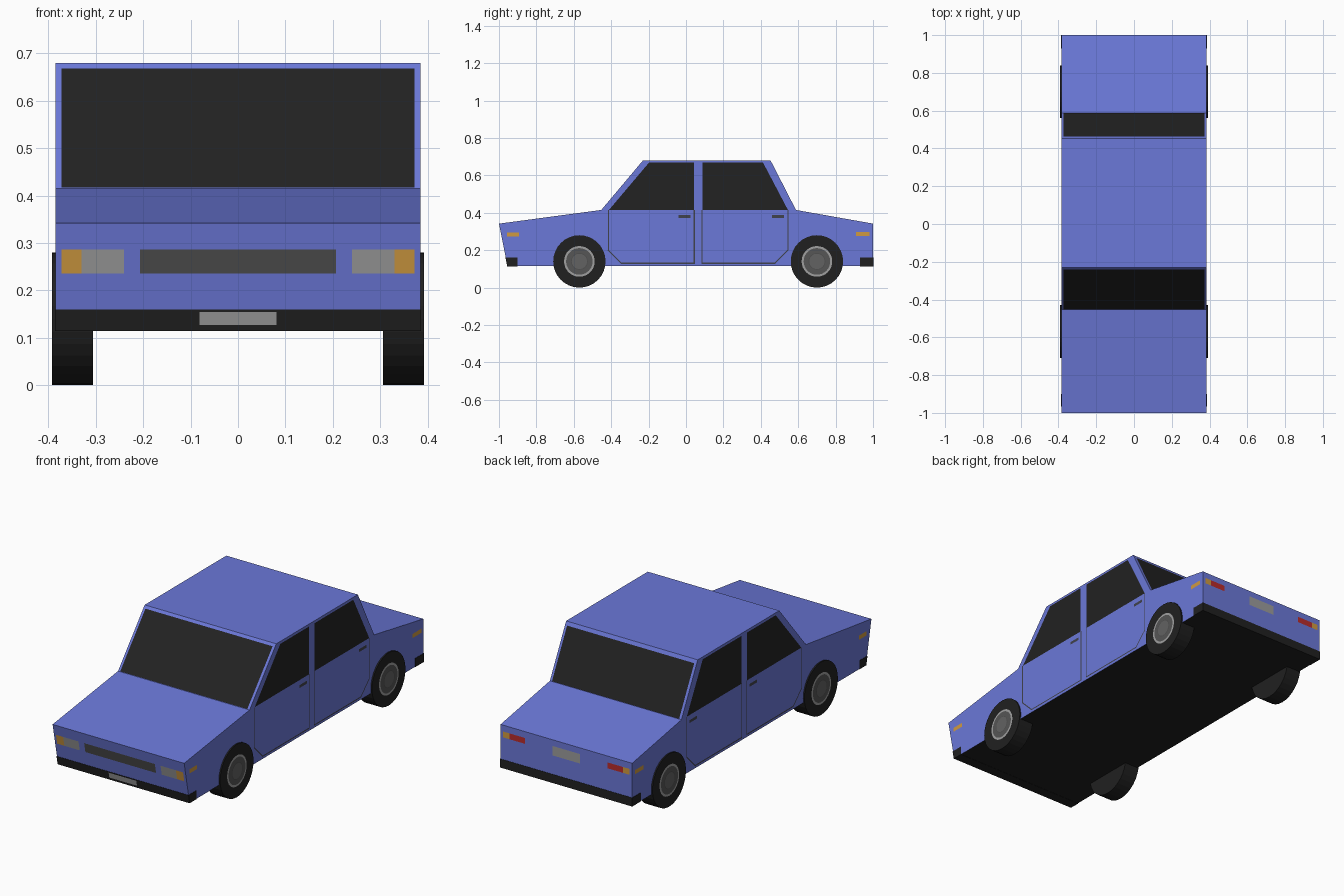
import bpy, bmesh
from math import cos, sin, pi
from mathutils import Vector

if "Cube" in bpy.data.objects:
    bpy.data.objects.remove(bpy.data.objects["Cube"])

W = 0.385      # half width of the body
LIFT = 0.0015  # distance of flat panels from the body


def material(name, hexa):
    rgb = [int(hexa[i:i + 2], 16) / 255 for i in (0, 2, 4)]
    lin = [c / 12.92 if c < 0.04 else ((c + 0.055) / 1.055) ** 2.4 for c in rgb]
    m = bpy.data.materials.new(name)
    m.diffuse_color = (*lin, 1)
    m.use_nodes = True
    m.node_tree.nodes["Principled BSDF"].inputs["Base Color"].default_value = m.diffuse_color
    return m


PAINT = material("paint", "6B78D8")
BLACK = material("black", "202020")
GLASS = material("glass", "222222")
LINE = material("seam", "40424C")
GRILLE = material("grille", "4E4E4E")
LAMP = material("lamp", "9C9C9C")
ORANGE = material("orange", "D09A40")
RED = material("red", "B82C2C")
RIM = material("rim", "A0A0A0")
HUB = material("hub", "565656")
CAP = material("cap", "626262")


def finish(name, bm, *mats):
    me = bpy.data.meshes.new(name)
    bm.to_mesh(me)
    bm.free()
    ob = bpy.data.objects.new(name, me)
    bpy.context.collection.objects.link(ob)
    for m in mats:
        me.materials.append(m)
    return ob


def prism(name, profile, half, *mats):
    """Extrude a (y, z) profile across the car."""
    bm = bmesh.new()
    f = bm.faces.new([bm.verts.new((-half, y, z)) for y, z in profile])
    ext = bmesh.ops.extrude_face_region(bm, geom=[f], use_keep_orig=True)
    verts = [v for v in ext["geom"] if isinstance(v, bmesh.types.BMVert)]
    bmesh.ops.translate(bm, verts=verts, vec=(2 * half, 0, 0))
    bmesh.ops.recalc_face_normals(bm, faces=bm.faces[:])
    if len(mats) > 1:
        for face in bm.faces:
            if face.normal.z < -0.9:
                face.material_index = 1
    return finish(name, bm, *mats)


def panels(name, polys, mat, out):
    """Flat faces lifted off the body, all facing towards out."""
    bm = bmesh.new()
    for pts in polys:
        f = bm.faces.new([bm.verts.new(p) for p in pts])
        f.normal_update()
        if f.normal.dot(Vector(out(pts))) < 0:
            f.normal_flip()
        for v in f.verts:
            v.co += f.normal * LIFT
    return finish(name, bm, mat)


def side(name, shapes, mat):
    """(y, z) shapes on both flanks."""
    polys = [[(s * W, y, z) for y, z in sh] for s in (-1, 1) for sh in shapes]
    panels(name, polys, mat, lambda p: (p[0][0], 0, 0))


def end(name, x0, x1, z0, z1, mat, y_at, mirror=True):
    """Rectangle on the nose, tail or a sloping window."""
    polys = [[(s * x, y_at(z), z) for x, z in ((x0, z0), (x1, z0), (x1, z1), (x0, z1))]
             for s in ((-1, 1) if mirror else (1,))]
    panels(name, polys, mat, lambda p: (0, p[0][1], 0.01))


def rect(y0, y1, z0, z1):
    return [(y0, z0), (y1, z0), (y1, z1), (y0, z1)]


def strips(path, w=0.003):
    """Thin quads along a (y, z) path."""
    out = []
    for a, b in zip(path, path[1:]):
        a, b = Vector(a), Vector(b)
        d = (b - a).normalized() * w
        n = Vector((-d.y, d.x))
        out.append([a - d + n, b + d + n, b + d - n, a - d - n])
    return out


def nose(z):
    return -1 + (0.342 - z) * 0.2


def tail(z):
    return 1.0


# Body shell with a black underside
prism("body", [(nose(0.115), 0.115), (-1, 0.342), (-0.453, 0.415), (-0.23, 0.68),
               (0.452, 0.68), (0.588, 0.415), (1, 0.342), (1, 0.115)], W, PAINT, BLACK)

# Bumpers wrapping around the corners
prism("front_bumper", [(nose(0.114) - LIFT, 0.114), (-0.9, 0.114), (-0.9, 0.16),
                       (nose(0.16) - LIFT, 0.16)], W + LIFT, BLACK)
prism("rear_bumper", rect(0.93, 1 + LIFT, 0.114, 0.16), W + LIFT, BLACK)

# Windows
end("windshield", -0.372, 0.372, 0.416, 0.667, GLASS,
    lambda z: -0.453 + (z - 0.415) * 0.223 / 0.265, False)
end("rear_window", -0.372, 0.372, 0.416, 0.662, GLASS,
    lambda z: 0.588 - (z - 0.415) * 0.136 / 0.265, False)
side("side_windows", [[(-0.412, 0.415), (-0.198, 0.668), (0.042, 0.668), (0.042, 0.415)],
                      [(0.087, 0.415), (0.087, 0.668), (0.412, 0.668), (0.545, 0.415)]], GLASS)

# Door seams and handles
side("door_seams",
     strips([(-0.415, 0.412), (-0.415, 0.2), (-0.345, 0.13), (0.044, 0.13), (0.044, 0.412)])
     + strips([(0.085, 0.412), (0.085, 0.13), (0.475, 0.13), (0.545, 0.2), (0.545, 0.412)]), LINE)
side("door_handles", [rect(-0.04, 0.023, 0.373, 0.388), rect(0.459, 0.523, 0.373, 0.388)], LINE)
side("side_markers", [rect(-0.958, -0.893, 0.272, 0.294), rect(0.908, 0.98, 0.276, 0.298)], ORANGE)

# Nose details
end("grille", -0.207, 0.207, 0.236, 0.287, GRILLE, nose, False)
end("headlight", 0.24, 0.33, 0.236, 0.287, LAMP, nose)
end("front_indicator", 0.33, 0.372, 0.236, 0.287, ORANGE, nose)
end("front_plate", -0.081, 0.081, 0.127, 0.155, LAMP, lambda z: nose(z) - LIFT, False)

# Tail details
end("tail_light", 0.242, 0.332, 0.278, 0.309, RED, tail)
end("rear_indicator", 0.332, 0.37, 0.278, 0.309, ORANGE, tail)
end("rear_plate", -0.08, 0.08, 0.26, 0.31, LAMP, tail, False)

# Wheels with layered discs on the outer face
for yname, y in (("front", -0.57), ("rear", 0.70)):
    for sname, s in (("left", 1), ("right", -1)):
        profile = [(y + 0.14 * sin(2 * pi * i / 32), 0.14 + 0.14 * -cos(2 * pi * i / 32))
                   for i in range(32)]
        wheel = prism(f"{yname}_{sname}_wheel", profile, 0.043, BLACK)
        wheel.location.x = s * 0.349
        for part, r, dx, mat in (("rim", 0.082, 0.0008, RIM), ("hub", 0.071, 0.0016, HUB),
                                 ("cap_edge", 0.045, 0.0024, GRILLE), ("cap", 0.041, 0.0032, CAP)):
            bm = bmesh.new()
            f = bm.faces.new([bm.verts.new((s * (0.392 + dx), y + r * cos(2 * pi * i / 32),
                                            0.14 + r * sin(2 * pi * i / 32))) for i in range(32)])
            f.normal_update()
            if f.normal.x * s < 0:
                f.normal_flip()
            finish(f"{yname}_{sname}_{part}", bm, mat)
